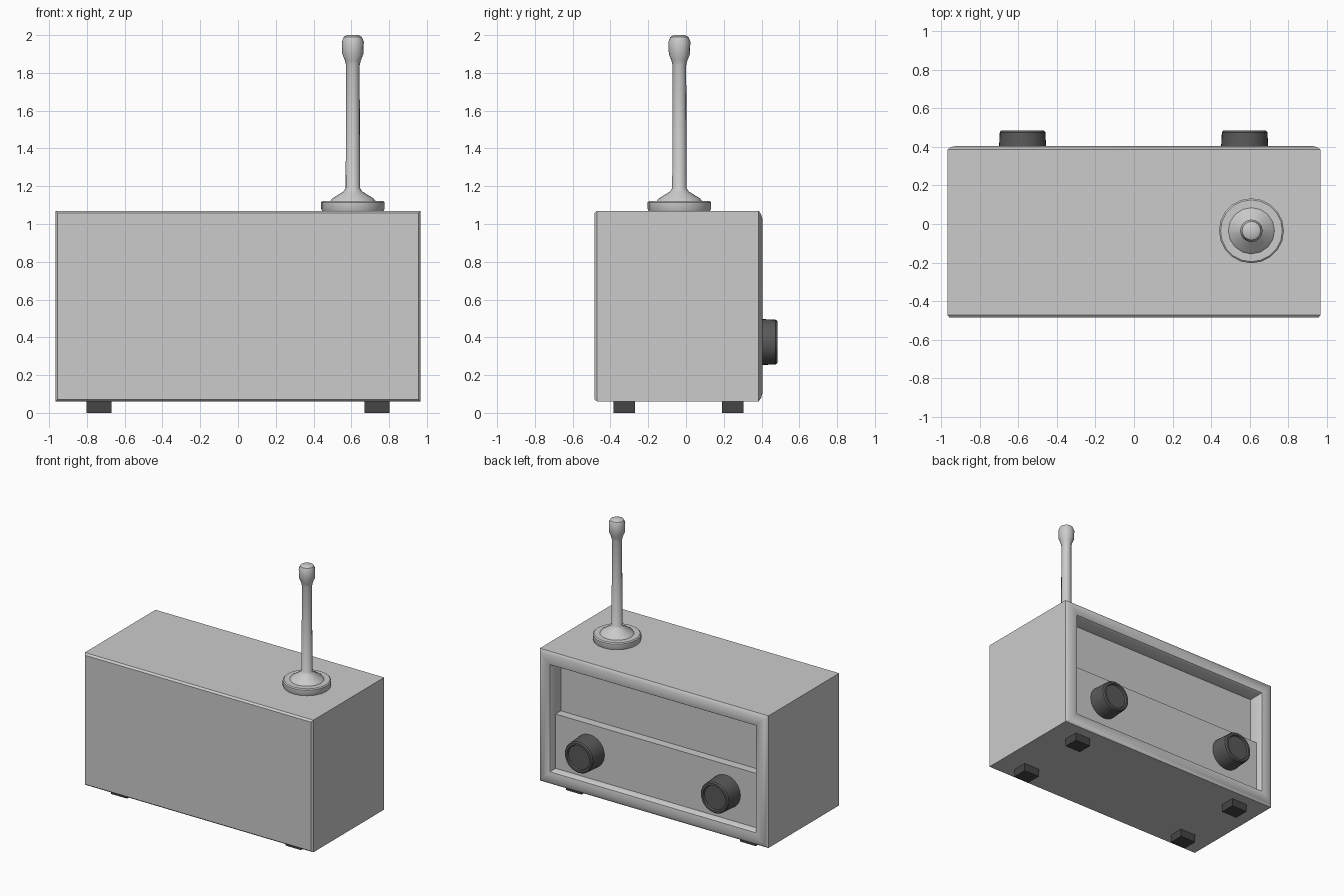
import bpy, bmesh, math
from mathutils import Matrix

if "Cube" in bpy.data.objects:
    bpy.data.objects.remove(bpy.data.objects["Cube"])


def dark(name, v):
    m = bpy.data.materials.new(name)
    m.diffuse_color = (v, v, v, 1)
    m.use_nodes = True
    m.node_tree.nodes["Principled BSDF"].inputs["Base Color"].default_value = m.diffuse_color
    return m


def finish(bm, name, mat=None, angle=35):
    bmesh.ops.recalc_face_normals(bm, faces=bm.faces)
    me = bpy.data.meshes.new(name)
    bm.to_mesh(me)
    bm.free()
    ob = bpy.data.objects.new(name, me)
    bpy.context.collection.objects.link(ob)
    if mat:
        me.materials.append(mat)
    bpy.ops.object.select_all(action='DESELECT')
    ob.select_set(True)
    bpy.context.view_layer.objects.active = ob
    bpy.ops.object.shade_smooth_by_angle(angle=math.radians(angle))
    return ob


def loft(name, rings, mat=None, matrix=None):
    """Skin a list of point rings and cap both ends."""
    bm = bmesh.new()
    loops = [[bm.verts.new(p) for p in r] for r in rings]
    n = len(loops[0])
    for a, b in zip(loops, loops[1:]):
        for i in range(n):
            j = (i + 1) % n
            bm.faces.new((a[i], a[j], b[j], b[i]))
    bm.faces.new(loops[0])
    bm.faces.new(loops[-1])
    if matrix:
        bm.transform(matrix)
    return finish(bm, name, mat)


def lathe(name, profile, sides, matrix, mat=None):
    rings = [[(r * math.cos(2 * math.pi * i / sides),
               r * math.sin(2 * math.pi * i / sides), z)
              for i in range(sides)] for r, z in profile]
    return loft(name, rings, mat, matrix)


def box(name, lo, hi, mat=None):
    x0, y0, z0 = lo
    x1, y1, z1 = hi
    rings = [[(x0, y0, z), (x1, y0, z), (x1, y1, z), (x0, y1, z)] for z in (z0, z1)]
    return loft(name, rings, mat)


knob_mat = dark("dark_knob", 0.1)
foot_mat = dark("dark_foot", 0.06)

# Cabinet: closed -y wall, rounded frame and deep recess on the +y side
section = [(0.012, -0.485), (0, -0.47), (0, 0.385), (0.02, 0.398), (0.045, 0.405),
           (0.07, 0.405), (0.095, 0.397), (0.105, 0.38), (0.105, 0.28)]
rings = []
for d, y in section:
    x, z0, z1 = 0.967 - d, 0.06 + d, 1.07 - d
    rings.append([(-x, y, z0), (x, y, z0), (x, y, z1), (-x, y, z1)])
loft("cabinet", rings)

# Raised lower control panel inside the recess
box("control_panel", (-0.862, 0.27, 0.165), (0.862, 0.345, 0.58))

# Two dished knobs on the panel
for side, x in (("left", -0.577), ("right", 0.573)):
    m = Matrix.Translation((x, 0, 0.375)) @ Matrix.Rotation(-math.pi / 2, 4, 'X')
    lathe(side + "_knob", [(0.125, 0.34), (0.118, 0.475), (0.11, 0.485),
                           (0.095, 0.485), (0.09, 0.472)], 32, m, knob_mat)

# Four feet
for sx in (-1, 1):
    for y0, y1 in ((-0.385, -0.27), (0.19, 0.305)):
        x0, x1 = sorted((sx * 0.67, sx * 0.803))
        box("foot", (x0, y0, 0), (x1, y1, 0.07), foot_mat)

# Antenna: base disc, flared collar, rod and rounded tip
place = Matrix.Translation((0.608, -0.035, 0))
lathe("antenna_base", [(0.158, 1.06), (0.168, 1.08), (0.168, 1.115), (0.16, 1.122),
                       (0.14, 1.122)], 20, place)
lathe("antenna", [(0.125, 1.115), (0.11, 1.135), (0.05, 1.172), (0.038, 1.19),
                  (0.036, 1.84), (0.042, 1.865), (0.056, 1.90), (0.058, 1.965),
                  (0.048, 1.99), (0.03, 2.0)], 16, place)
